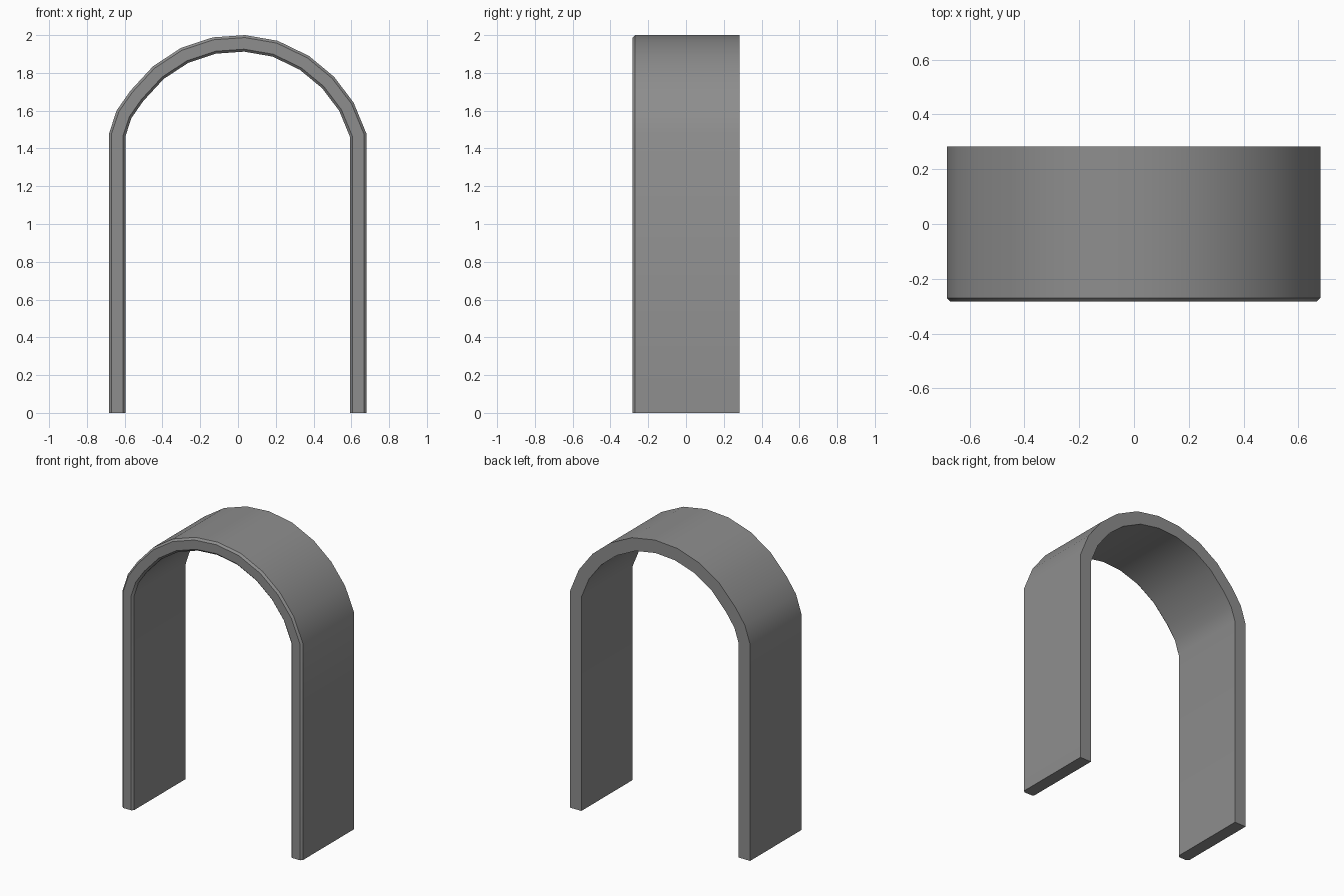
import bpy
import bmesh
import math
from mathutils import Vector

cube = bpy.data.objects.get("Cube")
if cube:
    bpy.data.objects.remove(cube, do_unlink=True)

WALL, HALF_DEPTH, CHAMFER = 0.087, 0.283, 0.013

grey = bpy.data.materials.new("stone_grey")
grey.use_nodes = True
colour = (0.27, 0.27, 0.27, 1)
grey.diffuse_color = colour
grey.node_tree.nodes["Principled BSDF"].inputs["Base Color"].default_value = colour

# Outer line of the arch, from one foot over the crown to the other (x, z)
path = [Vector(p) for p in (
    (-0.683, 0), (-0.683, 1.478), (-0.643, 1.6), (-0.57, 1.705), (-0.45, 1.835),
    (-0.302, 1.932), (-0.133, 1.988), (0.037, 2), (0.21, 1.97), (0.375, 1.89),
    (0.508, 1.78), (0.612, 1.643), (0.68, 1.478), (0.68, 0))]

# Wall section: depth inward from the outer line, and y; front edges chamfered
section = [(0, HALF_DEPTH), (0, CHAMFER - HALF_DEPTH), (CHAMFER, -HALF_DEPTH),
           (WALL - CHAMFER, -HALF_DEPTH), (WALL, CHAMFER - HALF_DEPTH), (WALL, HALF_DEPTH)]


def inward(i):
    """Mitred inward direction at a path point."""
    normals = []
    for a, b in ((i - 1, i), (i, i + 1)):
        if a >= 0 and b < len(path):
            d = (path[b] - path[a]).normalized()
            normals.append(Vector((d.y, -d.x)))
    mean = sum(normals, Vector((0, 0))).normalized()
    return mean / mean.dot(normals[0])


# Sweep the section along the path
bm = bmesh.new()
rings = []
for i, p in enumerate(path):
    n = inward(i)
    rings.append([bm.verts.new((p.x + n.x * d, y, p.y + n.y * d)) for d, y in section])
count = len(section)
for a, b in zip(rings, rings[1:]):
    for k in range(count):
        j = (k + 1) % count
        bm.faces.new((a[k], a[j], b[j], b[k]))

# Close the feet
bm.faces.new(rings[0])
bm.faces.new(rings[-1])
bmesh.ops.recalc_face_normals(bm, faces=bm.faces)

mesh = bpy.data.meshes.new("arch_frame")
bm.to_mesh(mesh)
bm.free()
mesh.materials.append(grey)
arch = bpy.data.objects.new("arch_frame", mesh)
bpy.context.collection.objects.link(arch)

# Smooth the curve, keep the rims crisp
bpy.ops.object.select_all(action='DESELECT')
arch.select_set(True)
bpy.context.view_layer.objects.active = arch
bpy.ops.object.shade_smooth_by_angle(angle=math.radians(30))
